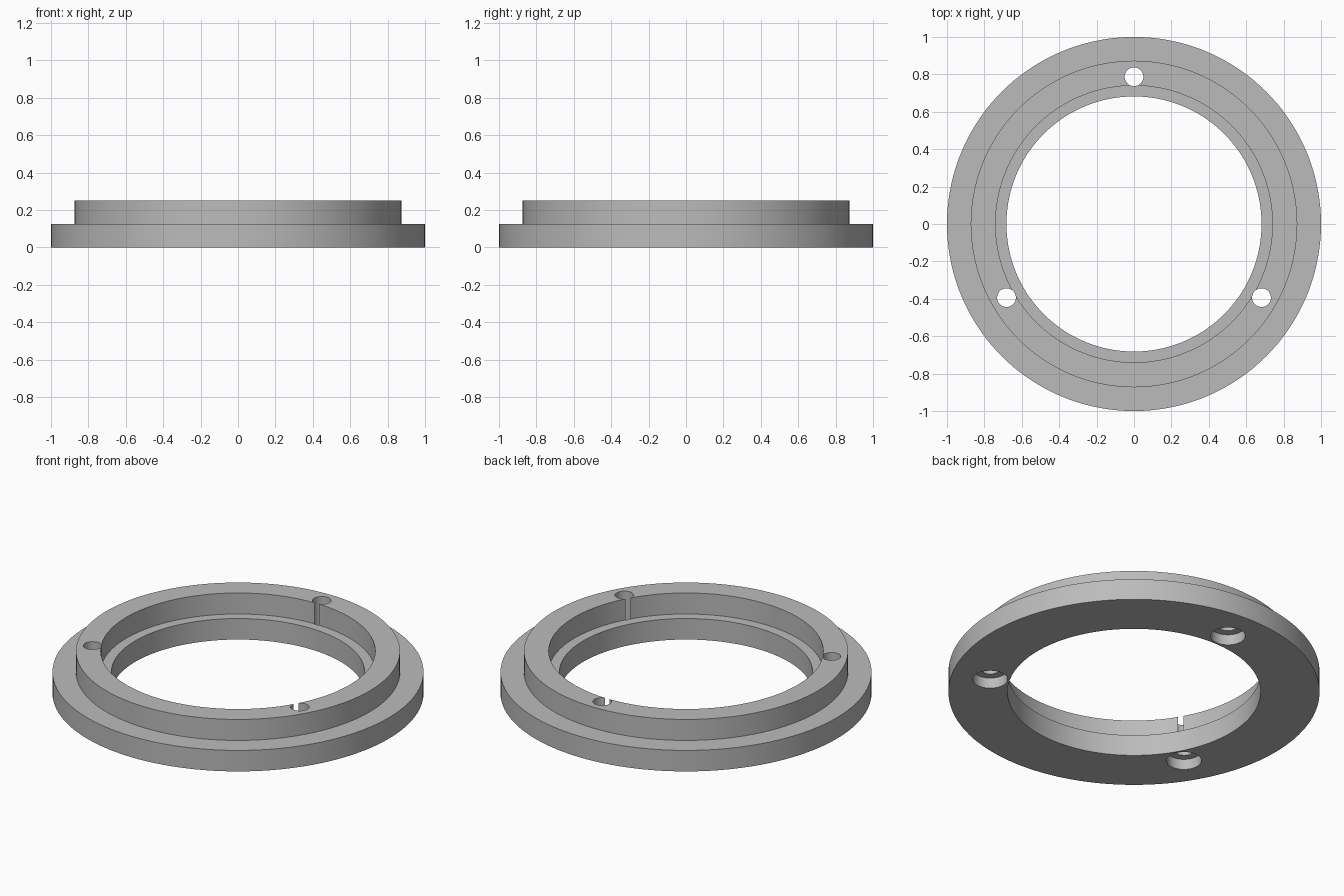
import bpy, bmesh, math

if "Cube" in bpy.data.objects:
    bpy.data.objects.remove(bpy.data.objects["Cube"])

grey = bpy.data.materials.new("satin grey")
grey.diffuse_color = (0.5, 0.5, 0.5, 1)
grey.use_nodes = True
grey.node_tree.nodes["Principled BSDF"].inputs["Base Color"].default_value = grey.diffuse_color

SEG = 144


def lathe(name, profile, segments, centre=(0, 0), closed=True):
    """Spin a radius/height profile about a vertical axis."""
    bm = bmesh.new()
    rings = []
    for i in range(segments):
        a = 2 * math.pi * i / segments
        rings.append([bm.verts.new((centre[0] + r * math.cos(a),
                                    centre[1] + r * math.sin(a), z))
                      for r, z in profile])
    n = len(profile)
    for i in range(segments):
        p, q = rings[i], rings[(i + 1) % segments]
        for j in range(n if closed else n - 1):
            k = (j + 1) % n
            bm.faces.new((p[j], q[j], q[k], p[k]))
    if not closed:  # cap both ends of a solid plug
        bm.faces.new([ring[0] for ring in rings])
        bm.faces.new([ring[-1] for ring in rings])
    bmesh.ops.recalc_face_normals(bm, faces=bm.faces)
    mesh = bpy.data.meshes.new(name)
    bm.to_mesh(mesh)
    bm.free()
    mesh.materials.append(grey)
    obj = bpy.data.objects.new(name, mesh)
    bpy.context.collection.objects.link(obj)
    return obj


# Flanged ring with a stepped bore
ring = lathe("flanged_ring",
             [(0.682, 0), (1.0, 0), (1.0, 0.125), (0.873, 0.125),
              (0.873, 0.25), (0.74, 0.25), (0.74, 0.125), (0.682, 0.125)], SEG)

# Three screw holes, counterbored from below
cutters = []
for deg in (90, 210, 330):
    a = math.radians(deg)
    c = (0.787 * math.cos(a), 0.787 * math.sin(a))
    cutters.append(lathe("screw_hole_cutter",
                         [(0.094, -0.1), (0.094, 0.0625),
                          (0.05, 0.0625), (0.05, 0.4)], 48, c, closed=False))

bpy.context.view_layer.objects.active = ring
ring.select_set(True)
for cutter in cutters:
    mod = ring.modifiers.new("screw_hole", 'BOOLEAN')
    mod.operation = 'DIFFERENCE'
    mod.solver = 'EXACT'
    mod.object = cutter
    bpy.ops.object.modifier_apply(modifier=mod.name)
for cutter in cutters:
    bpy.data.objects.remove(cutter, do_unlink=True)

# Smooth round walls, crisp rims
bpy.ops.object.shade_smooth_by_angle(angle=math.radians(30))
